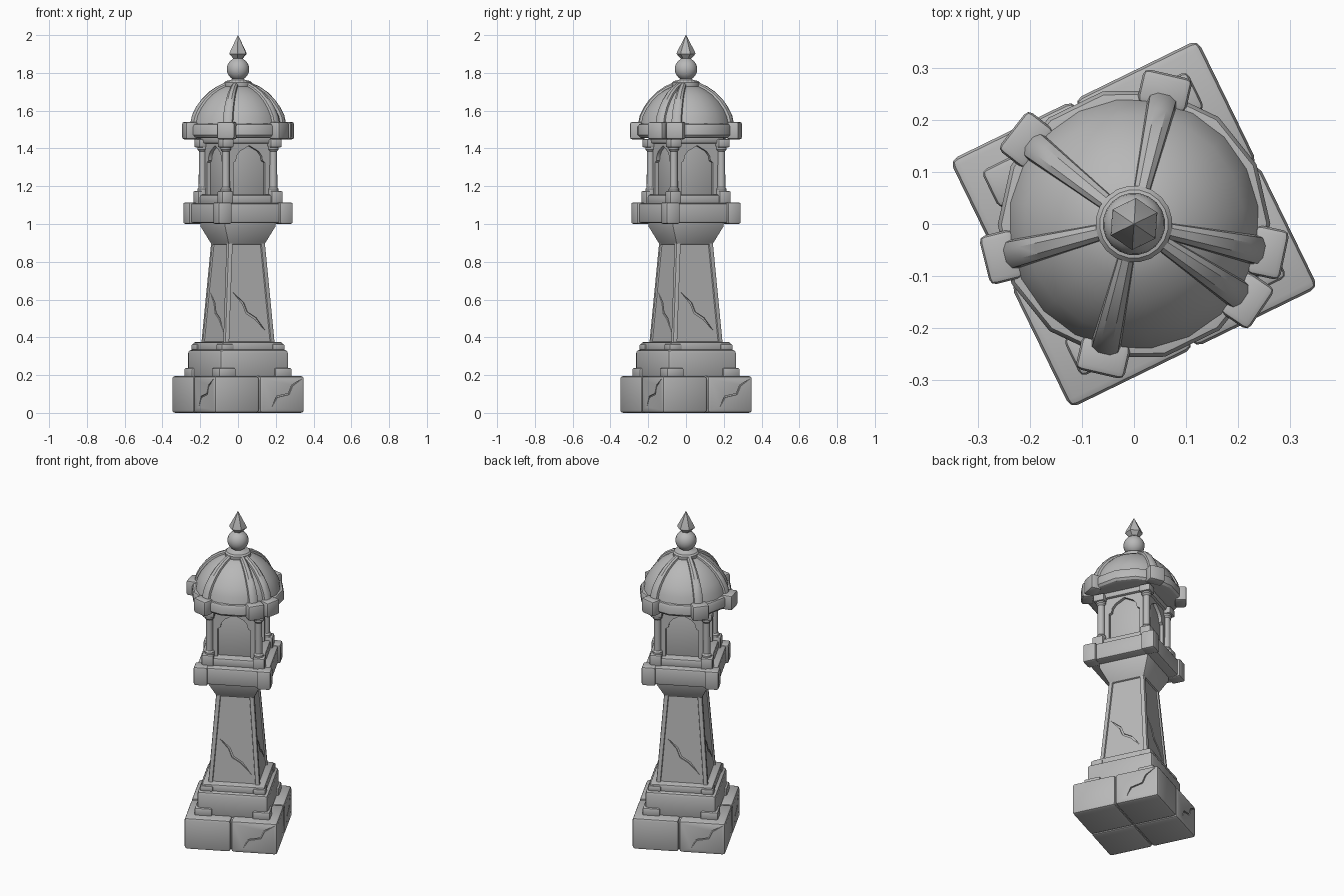
import bpy, bmesh, math
from mathutils import Matrix, Vector

if "Cube" in bpy.data.objects:
    bpy.data.objects.remove(bpy.data.objects["Cube"], do_unlink=True)

TURN = math.radians(26)          # the whole tower stands turned on its base
CORNERS = [(1, 1), (-1, 1), (-1, -1), (1, -1)]

stone = bpy.data.materials.new("grey stone")
stone.use_nodes = True
GREY = (0.48, 0.48, 0.48, 1)
stone.diffuse_color = GREY
stone.node_tree.nodes["Principled BSDF"].inputs["Base Color"].default_value = GREY


def finish(name, bm, cutter=None, angle=32):
    """Turn the mesh, make it an object, cut it if asked, and shade it."""
    bmesh.ops.recalc_face_normals(bm, faces=bm.faces[:])
    bm.transform(Matrix.Rotation(TURN, 4, 'Z'))
    mesh = bpy.data.meshes.new(name)
    bm.to_mesh(mesh)
    bm.free()
    mesh.materials.append(stone)
    ob = bpy.data.objects.new(name, mesh)
    bpy.context.collection.objects.link(ob)
    bpy.ops.object.select_all(action='DESELECT')
    ob.select_set(True)
    bpy.context.view_layer.objects.active = ob
    if cutter:
        mod = ob.modifiers.new("cracks", 'BOOLEAN')
        mod.operation, mod.solver, mod.object = 'DIFFERENCE', 'EXACT', cutter
        bpy.ops.object.modifier_apply(modifier=mod.name)
        bpy.data.objects.remove(cutter, do_unlink=True)
    bpy.ops.object.shade_smooth_by_angle(angle=math.radians(angle))
    return ob


def box(bm, x, y, z0, z1, hx, hy, bevel=0.012, spin=0.0):
    """Add a soft-edged block, optionally spun about the tower axis."""
    m = (Matrix.Rotation(spin, 4, 'Z') @ Matrix.Translation((x, y, (z0 + z1) / 2))
         @ Matrix.Diagonal((2 * hx, 2 * hy, z1 - z0, 1)))
    verts = bmesh.ops.create_cube(bm, size=1, matrix=m)["verts"]
    edges = list({e for v in verts for e in v.link_edges})
    bmesh.ops.bevel(bm, geom=edges, offset=bevel, segments=2, profile=0.5, affect='EDGES')


def slab(name, z0, z1, half, bevel=0.012):
    bm = bmesh.new()
    box(bm, 0, 0, z0, z1, half, half, bevel)
    return finish(name, bm)


def corner_blocks(name, z0, z1, dist, half, bevel=0.01, cutter=None):
    bm = bmesh.new()
    for sx, sy in CORNERS:
        box(bm, sx * dist, sy * dist, z0, z1, half, half, bevel)
    return finish(name, bm, cutter)


def lathe(bm, profile, sides):
    rings = []
    for r, z in profile:
        rings.append([bm.verts.new((r * math.cos(i * math.tau / sides),
                                    r * math.sin(i * math.tau / sides), z))
                      for i in range(sides)])
    for a, b in zip(rings, rings[1:]):
        for i in range(sides):
            j = (i + 1) % sides
            bm.faces.new((a[i], a[j], b[j], b[i]))
    bm.faces.new(rings[0])
    bm.faces.new(rings[-1])


def prism(bm, front, back, turn):
    """Join two matching outlines into a solid, turned to one side."""
    rot = Matrix.Rotation(turn, 4, 'Z')
    f = [bm.verts.new(rot @ Vector(p)) for p in front]
    b = [bm.verts.new(rot @ Vector(p)) for p in back]
    bm.faces.new(f)
    bm.faces.new(b[::-1])
    for i in range(len(f)):
        j = (i + 1) % len(f)
        bm.faces.new((f[i], b[i], b[j], f[j]))


def crack_cutter(path, depth_at, width):
    """Zigzag wedge repeated on the four sides."""
    bm = bmesh.new()
    along = (Vector(path[-1]) - Vector(path[0])).normalized()
    off = Vector((-along.y, along.x)) * width
    mid = [Vector(p) for p in path[1:-1]]
    outline = ([Vector(path[0])] + [p + off for p in mid] + [Vector(path[-1])]
               + [p - off for p in reversed(mid)])
    for k in range(4):
        prism(bm, [(p.x, -depth_at(p.y) - 0.04, p.y) for p in outline],
              [(p.x, -depth_at(p.y) + 0.008, p.y) for p in outline], k * math.pi / 2)
    ob = finish("crack_cutter", bm)
    ob.hide_render = True
    return ob


# Foot: four big blocks around a core
cut = crack_cutter([(0.255, 0.185), (0.19, 0.145), (0.17, 0.1), (0.1, 0.085), (0.07, 0.03)],
                   lambda z: 0.265, 0.004)
corner_blocks("base_blocks", 0, 0.195, 0.133, 0.132, 0.016, cut)
slab("base_core", 0.01, 0.185, 0.25)

# Stepped plinth
slab("plinth_lower", 0.18, 0.335, 0.203, 0.02)
corner_blocks("plinth_feet", 0.185, 0.238, 0.165, 0.05)
slab("plinth_upper", 0.32, 0.375, 0.18)
corner_blocks("shaft_feet", 0.33, 0.365, 0.15, 0.036, 0.008)

# Tapering shaft with sunken panels
bm = bmesh.new()
lathe(bm, [(0.148 * math.sqrt(2), 0.36), (0.108 * math.sqrt(2), 0.91)], 4)
bmesh.ops.rotate(bm, verts=bm.verts[:], matrix=Matrix.Rotation(math.pi / 4, 3, 'Z'))
bmesh.ops.recalc_face_normals(bm, faces=bm.faces[:])
edges = [e for e in bm.edges if abs(e.verts[0].co.z - e.verts[1].co.z) > 0.1]
sides = [f for f in bm.faces if abs(f.normal.z) < 0.5]
bmesh.ops.bevel(bm, geom=edges, offset=0.008, segments=2, profile=0.5, affect='EDGES')
sides = [f for f in bm.faces if abs(f.normal.z) < 0.5 and f.calc_area() > 0.03]
bmesh.ops.inset_individual(bm, faces=sides, thickness=0.022, depth=0)
bmesh.ops.inset_individual(bm, faces=sides, thickness=0.004, depth=-0.008)
cut = crack_cutter([(-0.09, 0.64), (-0.03, 0.58), (-0.01, 0.53), (0.04, 0.5), (0.1, 0.43)],
                   lambda z: 0.14 - (z - 0.36) * 0.04 / 0.55, 0.006)
finish("shaft", bm, cut)

# Flared neck and cornice
bm = bmesh.new()
root = math.sqrt(2)
lathe(bm, [(0.108 * root, 0.895), (0.113 * root, 0.905), (0.15 * root, 0.985), (0.15 * root, 1.02)], 4)
bmesh.ops.rotate(bm, verts=bm.verts[:], matrix=Matrix.Rotation(math.pi / 4, 3, 'Z'))
edges = [e for e in bm.edges if abs(e.verts[0].co.z - e.verts[1].co.z) > 0.005]
bmesh.ops.bevel(bm, geom=edges, offset=0.008, segments=2, profile=0.5, affect='EDGES')
finish("neck", bm)
slab("cornice", 1.005, 1.11, 0.207)
corner_blocks("cornice_corners", 1.0, 1.115, 0.18, 0.04, 0.012)

# Lantern room
slab("lantern_step", 1.1, 1.155, 0.168)
corner_blocks("column_pedestals", 1.1, 1.175, 0.146, 0.034)
slab("lantern_core", 1.14, 1.45, 0.117)

# Arched frames on the four sides
edge, low, high = 0.132, 1.15, 1.445
arch = [(0.094, low), (0.094, 1.325), (0.078, 1.335), (0.074, 1.36), (0.055, 1.385), (0, 1.415)]
outline = ([(-edge, low), (-edge, high), (edge, high), (edge, low)] + arch
           + [(-x, z) for x, z in reversed(arch[:-1])])
bm = bmesh.new()
for k in range(4):
    prism(bm, [(x, -0.136, z) for x, z in outline],
          [(x, -0.11, z) for x, z in outline], k * math.pi / 2)
finish("arch_frames", bm)

# Corner columns with collars
bm = bmesh.new()
shape = [(0.028, 1.16), (0.028, 1.185), (0.021, 1.195), (0.02, 1.385), (0.028, 1.395), (0.028, 1.42)]
for sx, sy in CORNERS:
    old = set(bm.verts)
    lathe(bm, shape, 12)
    bmesh.ops.translate(bm, verts=[v for v in bm.verts if v not in old],
                        vec=(sx * 0.14, sy * 0.14, 0))
finish("columns", bm)
corner_blocks("column_capitals", 1.405, 1.45, 0.142, 0.034)
slab("lantern_lintel", 1.425, 1.47, 0.152)

# Dome and its rim
dome = [(0.243, 1.52), (0.232, 1.57), (0.212, 1.61), (0.183, 1.65), (0.148, 1.685),
        (0.108, 1.712), (0.06, 1.735)]
bm = bmesh.new()
lathe(bm, dome, 20)
finish("dome", bm)
bm = bmesh.new()
lathe(bm, [(0.235, 1.455), (0.252, 1.46), (0.262, 1.472), (0.262, 1.515), (0.255, 1.528), (0.235, 1.532)], 14)
finish("dome_rim", bm)

# Tapering ribs, each ending in a rim block
ribs, blocks = bmesh.new(), bmesh.new()
for degrees in (77, 142, 194, 257, 326, 348):
    spin = math.radians(degrees) - TURN
    rot = Matrix.Rotation(spin, 4, 'Z')
    loops = []
    for r, z in dome:
        half = 0.012 + 0.075 * r
        out = Vector((r, 0, (z - 1.5) * 1.1)).normalized()
        loops.append([ribs.verts.new(rot @ (Vector((r, side * half, z)) + out * lift))
                      for side, lift in ((-1, -0.012), (-0.85, 0.009), (-0.4, 0.017),
                                         (0.4, 0.017), (0.85, 0.009), (1, -0.012))])
    for a, b in zip(loops, loops[1:]):
        for i in range(len(a)):
            j = (i + 1) % len(a)
            ribs.faces.new((a[i], a[j], b[j], b[i]))
    ribs.faces.new(loops[0])
    ribs.faces.new(loops[-1])
    box(blocks, 0.263, 0, 1.448, 1.54, 0.033, 0.048, 0.012, spin)
finish("dome_ribs", ribs)
finish("rim_blocks", blocks)

# Finial: collar, ball and pointed tip
bm = bmesh.new()
ball = [(0.06 * math.cos(t), 1.82 + 0.06 * math.sin(t))
        for t in [math.radians(a) for a in range(-60, 61, 15)]]
lathe(bm, [(0.07, 1.72), (0.074, 1.732), (0.074, 1.748), (0.066, 1.757), (0.04, 1.762)]
      + ball + [(0.022, 1.88)], 20)
finish("finial_ball", bm)
bm = bmesh.new()
lathe(bm, [(0.02, 1.868), (0.05, 1.9), (0.048, 1.91), (0.001, 2.0)], 6)
finish("finial_tip", bm, angle=20)
